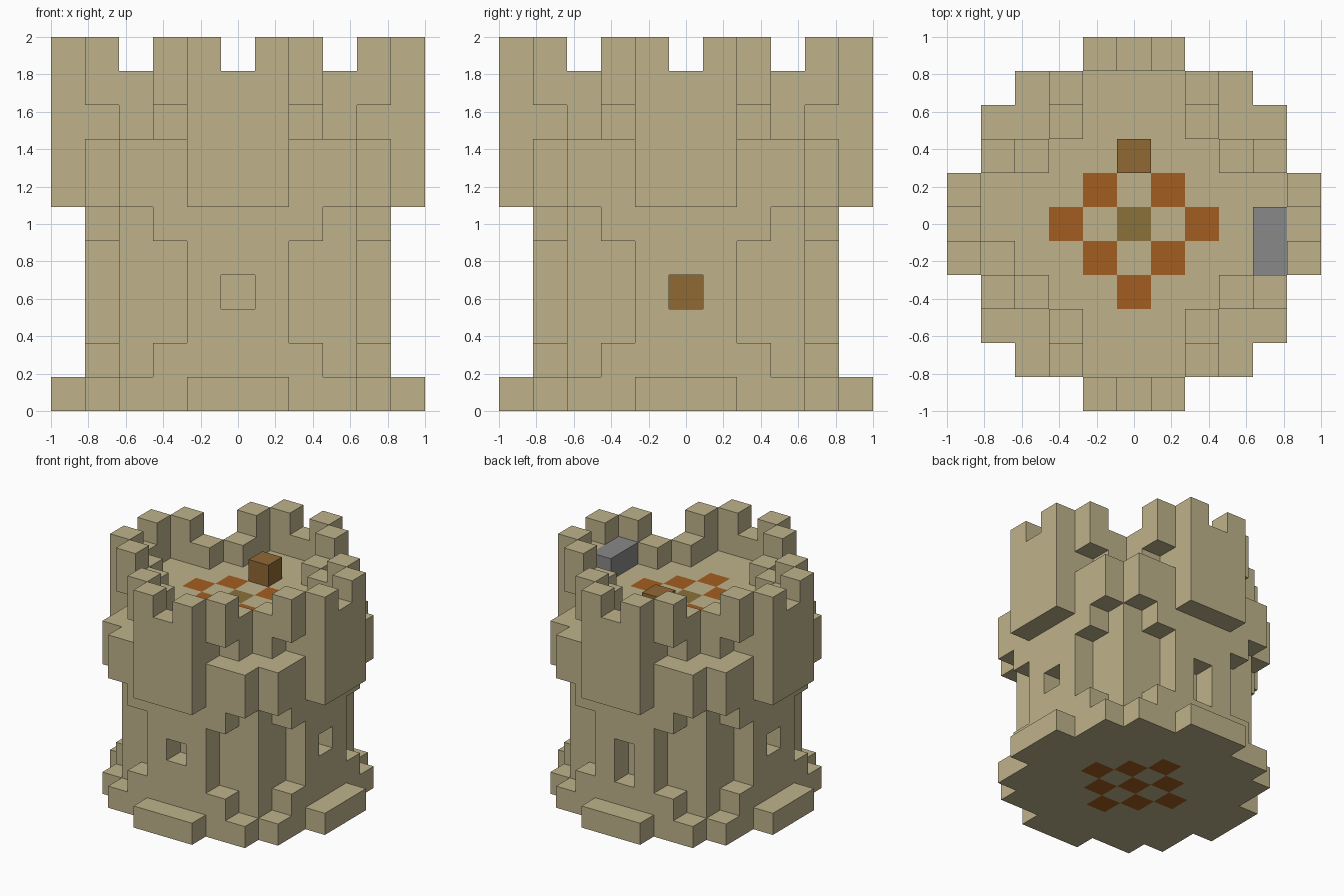
import bpy
import bmesh
from mathutils import Vector

if "Cube" in bpy.data.objects:
    bpy.data.objects.remove(bpy.data.objects["Cube"], do_unlink=True)

N = 11            # blocks along each side
S = 2 / N         # size of one block
SPAN = range(-5, 6)


def material(name, rgb):
    m = bpy.data.materials.new(name)
    m.use_nodes = True
    m.diffuse_color = (*rgb, 1)
    m.node_tree.nodes["Principled BSDF"].inputs["Base Color"].default_value = (*rgb, 1)
    return m


STONE = material("sand stone", (0.52, 0.45, 0.26))
TILE = material("orange tile", (0.37, 0.11, 0.015))
WOOD = material("brown wood", (0.28, 0.14, 0.034))
HATCH = material("olive wood", (0.26, 0.165, 0.043))
IRON = material("grey metal", (0.25, 0.25, 0.25))


def blocks(name, cells, mats, paint=lambda cell, normal: 0):
    """Outer skin of a set of cubic cells, one quad per open cell side."""
    cells = set(cells)
    bm = bmesh.new()
    corners = {}

    def corner(p):
        key = tuple(round(c * 2) for c in p)
        if key not in corners:
            corners[key] = bm.verts.new((p.x * S, p.y * S, (p.z + 0.5) * S))
        return corners[key]

    for cell in cells:
        mid = Vector(cell)
        for axis in range(3):
            for sign in (-1, 1):
                n = Vector((0, 0, 0))
                n[axis] = sign
                if tuple(int(c) for c in mid + n) in cells:
                    continue
                u = Vector((0, 0, 0))
                u[(axis + 1) % 3] = 0.5
                v = n.cross(u)
                c = mid + n / 2
                face = bm.faces.new([corner(c + a * u + b * v)
                                     for a, b in ((-1, -1), (1, -1), (1, 1), (-1, 1))])
                face.material_index = paint(cell, n)
    mesh = bpy.data.meshes.new(name)
    bm.to_mesh(mesh)
    bm.free()
    for m in mats:
        mesh.materials.append(m)
    ob = bpy.data.objects.new(name, mesh)
    bpy.context.collection.objects.link(ob)
    return ob


def section(rule, layers):
    """Cells whose larger and smaller distances from the axis pass a rule."""
    return {(x, y, z) for x in SPAN for y in SPAN for z in layers
            if rule(max(abs(x), abs(y)), min(abs(x), abs(y)))}


def is_tile(cell):
    return abs(cell[0]) + abs(cell[1]) in (0, 2) and abs(cell[0]) != abs(cell[1]) \
        or abs(cell[0]) == abs(cell[1]) <= 1


def full(far, near):
    return far <= 3 or far == 4 and near <= 3 or far == 5 and near <= 1


# Stepped round foot with tiles showing underneath
blocks("base_slab", section(full, [0]), [STONE, TILE],
       lambda cell, n: int(n.z < 0 and is_tile(cell)))

# Shaft with buttressed corners, three windows and a back doorway
shaft = section(lambda f, n: f <= 3 or f == 4 and n <= 1, range(1, 6))
shaft |= section(lambda f, n: f == 4 and n == 2, [1, 5])
shaft -= {(0, -4, 3), (4, 0, 3), (-4, 0, 3), (0, 4, 2), (0, 4, 3)}
blocks("shaft", shaft, [STONE, WOOD],
       lambda cell, n: int(cell == (3, 0, 3) and n.x > 0))

# Wide band below the roof
blocks("upper_band", section(full, [6, 7]), [STONE])


# Roof terrace with a tile pattern and a hatch in the middle
def roof_paint(cell, n):
    if n.z <= 0 or not is_tile(cell):
        return 0
    return 2 if cell[:2] == (0, 0) else 1


blocks("roof_floor",
       section(lambda f, n: f <= 3 and n < 3 or f in (4, 5) and n <= 1, [8]),
       [STONE, TILE, HATCH], roof_paint)

# Parapet with overhanging corner blocks, then the merlons
parapet = section(lambda f, n: f == 5 and n <= 1 or n == 2 and f in (3, 4), [9])
blocks("parapet", parapet, [STONE])
blocks("merlons", section(lambda f, n: (f, n) in ((5, 1), (4, 2)), [10]), [STONE])

# Things standing on the roof
blocks("stone_step", [(-4, -1, 9)], [STONE])
blocks("wooden_crate", [(0, 2, 9)], [WOOD])
blocks("metal_chest", [(4, -1, 9), (4, 0, 9)], [IRON])
